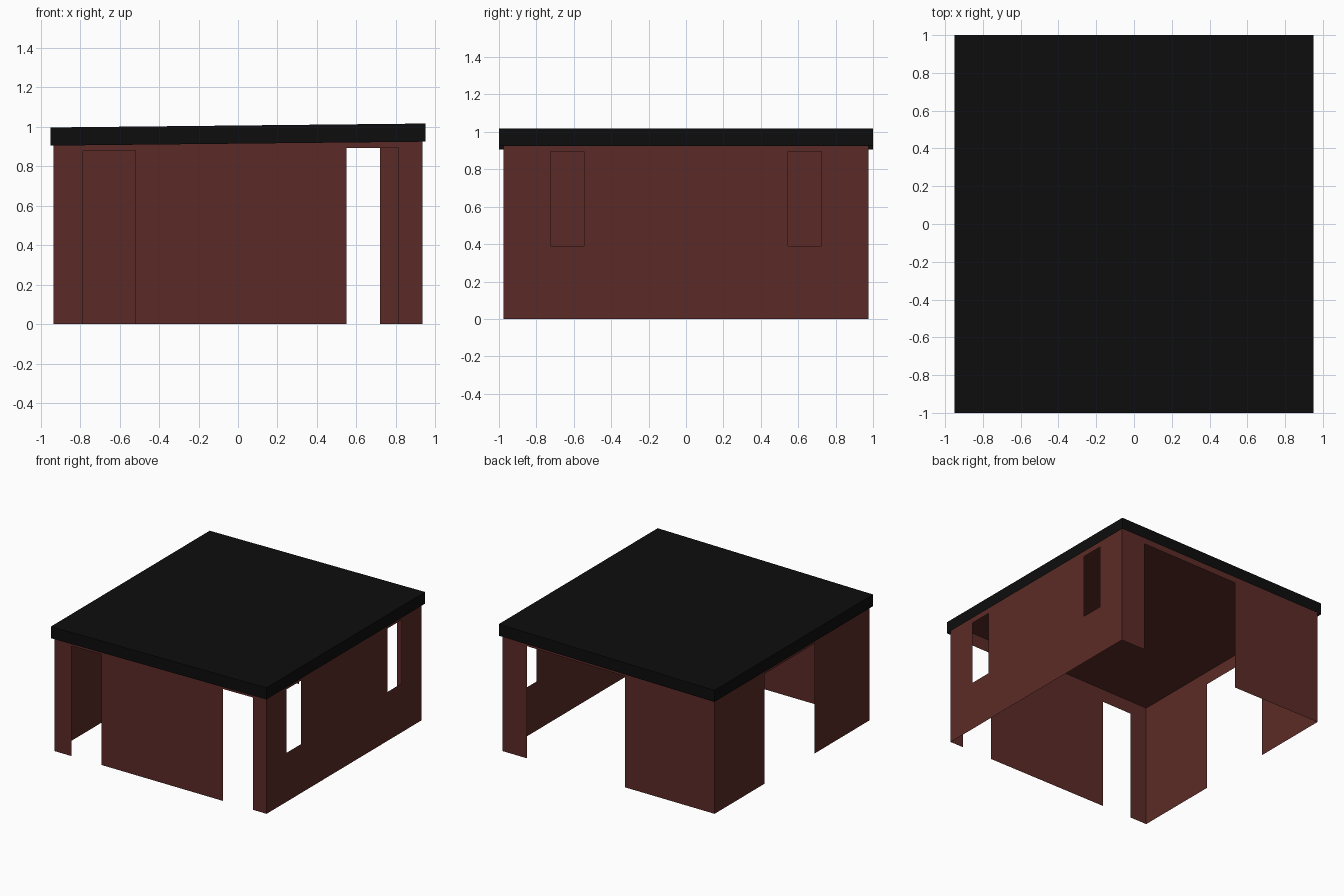
import bpy, bmesh

if "Cube" in bpy.data.objects:
    bpy.data.objects.remove(bpy.data.objects["Cube"])

SLOPE = 0.0105                      # roof rises gently towards +x
WX, WY = 0.935, 0.975               # wall half extents
RX, RY = 0.95, 1.0                  # roof half extents


def material(name, rgb):
    m = bpy.data.materials.new(name)
    m.diffuse_color = (*rgb, 1)
    m.use_nodes = True
    m.node_tree.nodes["Principled BSDF"].inputs["Base Color"].default_value = m.diffuse_color
    return m


RED = material("dark_red_wall", (0.105, 0.024, 0.020))
BLACK = material("black_roof", (0.004, 0.004, 0.004))


def tilted(base, x):
    return base + SLOPE * x


def finish(name, bm, mat):
    mesh = bpy.data.meshes.new(name)
    bm.to_mesh(mesh)
    bm.free()
    mesh.materials.append(mat)
    obj = bpy.data.objects.new(name, mesh)
    bpy.context.collection.objects.link(obj)
    return obj


def wall(name, place, half, openings, flip):
    """Thin wall along u; openings are (u0, u1, sill height)."""
    bm = bmesh.new()

    def panel(u0, u1, low, high):
        pts = []
        for u, base in ((u0, low), (u1, low), (u1, high), (u0, high)):
            x, y = place(u)
            pts.append(bm.verts.new((x, y, tilted(base, x) if base > 0.5 else base)))
        bm.faces.new(pts[::-1] if flip else pts)

    u = -half
    for u0, u1, sill in openings:
        panel(u, u0, 0, 0.99)
        panel(u0, u1, 0.886, 0.99)
        if sill > 0:
            panel(u0, u1, 0, sill)
        u = u1
    panel(u, half, 0, 0.99)
    bmesh.ops.remove_doubles(bm, verts=bm.verts, dist=1e-4)
    finish(name, bm, RED)


# Walls with doorways and windows
wall("front_wall", lambda u: (u, -WY), WX, [(-0.785, -0.52, 0), (0.55, 0.815, 0)], False)
wall("back_wall", lambda u: (u, WY), WX, [(-0.145, 0.72, 0)], True)
wall("left_wall", lambda u: (-WX, u), WY, [(-0.285, 0.345, 0)], True)
wall("right_wall", lambda u: (WX, u), WY, [(-0.725, -0.545, 0.39), (0.545, 0.725, 0.39)], False)

# Ceiling closing the walls inside the roof rim
bm = bmesh.new()
bm.faces.new([bm.verts.new((x, y, tilted(0.99, x)))
              for x, y in ((-WX, -WY), (WX, -WY), (WX, WY), (-WX, WY))])
finish("ceiling", bm, RED)

# Roof cap: sheared box, open underneath
bm = bmesh.new()
bmesh.ops.create_cube(bm, size=2)
for v in bm.verts:
    x = v.co.x * RX
    v.co = (x, v.co.y * RY, tilted(1.007 if v.co.z > 0 else 0.915, x))
bm.normal_update()
bmesh.ops.delete(bm, geom=[f for f in bm.faces if f.normal.z < -0.5], context='FACES_ONLY')
finish("roof", bm, BLACK)
